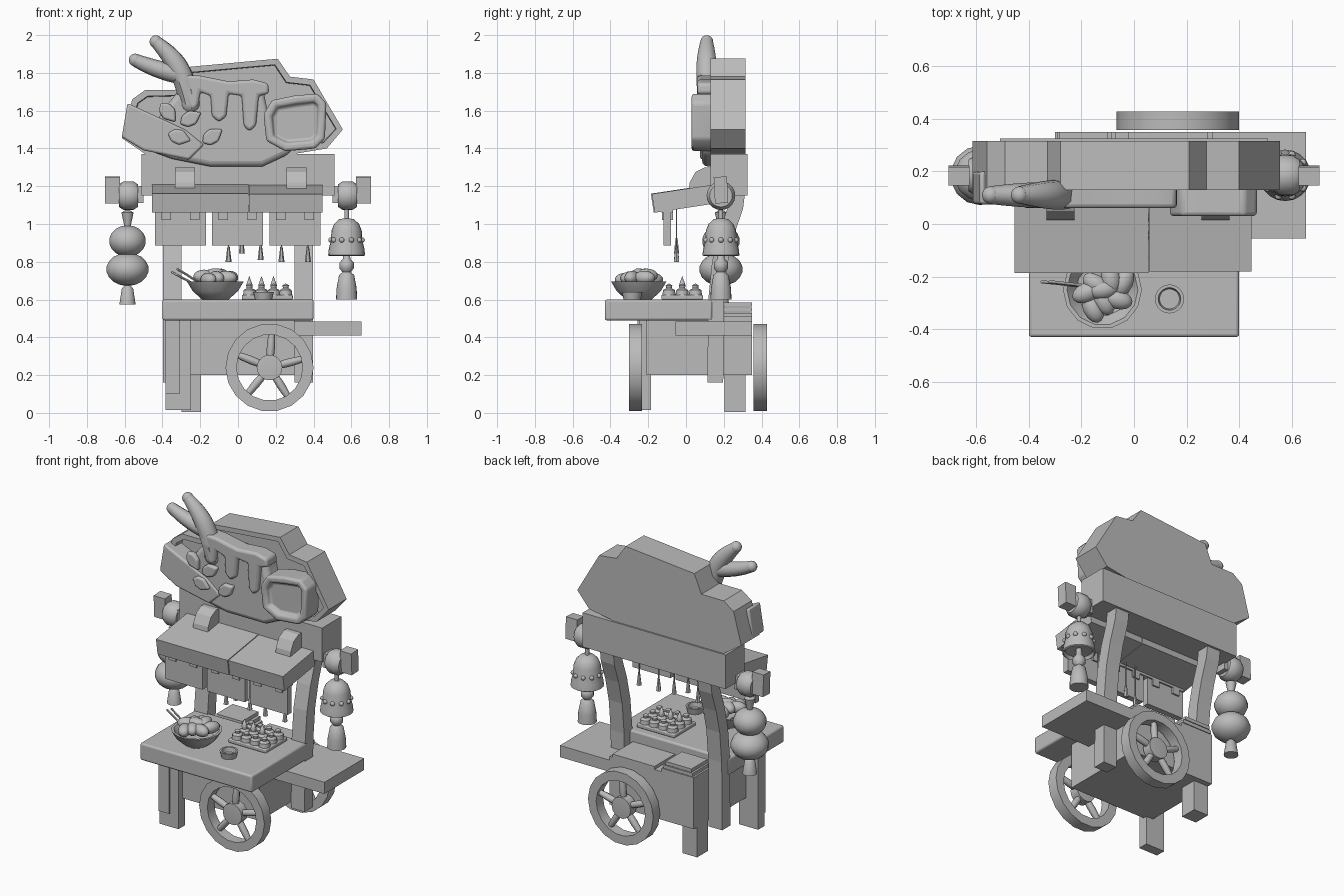
import bpy, bmesh, math, random
from mathutils import Vector, Matrix

old = bpy.data.objects.get("Cube")
if old:
    bpy.data.objects.remove(old, do_unlink=True)
random.seed(4)

clay = bpy.data.materials.new("plain grey")
clay.use_nodes = True
clay.diffuse_color = (0.5, 0.5, 0.5, 1)
clay.node_tree.nodes["Principled BSDF"].inputs["Base Color"].default_value = (0.5, 0.5, 0.5, 1)


def finish(name, bm, smooth=False, bevel=0):
    bmesh.ops.recalc_face_normals(bm, faces=bm.faces)
    me = bpy.data.meshes.new(name)
    bm.to_mesh(me)
    bm.free()
    ob = bpy.data.objects.new(name, me)
    bpy.context.collection.objects.link(ob)
    me.materials.append(clay)
    if bevel:
        mod = ob.modifiers.new("soft edges", "BEVEL")
        mod.width, mod.segments, mod.limit_method = bevel, 3, "ANGLE"
    if smooth:
        bpy.ops.object.select_all(action="DESELECT")
        ob.select_set(True)
        bpy.context.view_layer.objects.active = ob
        bpy.ops.object.shade_smooth_by_angle(angle=math.radians(45))
    return ob


def box(name, x, y, z, bevel=0, tilt=0):
    """Box from three (low, high) ranges, tilted about its own x axis."""
    mid = Vector([sum(r) / 2 for r in (x, y, z)])
    size = [r[1] - r[0] for r in (x, y, z)]
    bm = bmesh.new()
    bmesh.ops.create_cube(bm, size=1, matrix=Matrix.Translation(mid)
                          @ Matrix.Rotation(tilt, 4, "X") @ Matrix.Diagonal((*size, 1)))
    return finish(name, bm, bevel > 0, bevel)


def extrude(pts, vec):
    """Solid from an outline pushed along a vector; returns it with its first face."""
    bm = bmesh.new()
    front = bm.faces.new([bm.verts.new(p) for p in pts])
    ext = bmesh.ops.extrude_face_region(bm, geom=[front], use_keep_orig=True)["geom"]
    bmesh.ops.translate(bm, vec=vec, verts=[v for v in ext if isinstance(v, bmesh.types.BMVert)])
    bmesh.ops.recalc_face_normals(bm, faces=bm.faces)
    return bm, front


def prism(name, pts, y, bevel=0, rim=0, depth=0):
    """Front outline in x, z pushed back in y, with an optional sunken panel."""
    bm, front = extrude([(px, y[0], pz) for px, pz in pts], (0, y[1] - y[0], 0))
    if rim:
        bmesh.ops.inset_region(bm, faces=[front], thickness=rim)
        bmesh.ops.inset_region(bm, faces=[front], thickness=0.004)
        bmesh.ops.translate(bm, vec=(0, depth, 0), verts=front.verts)
    return finish(name, bm, bevel > 0, bevel)


def lathe(name, profile, loc, axis="Z", sides=20):
    """Spin (radius, height) points around an axis."""
    bm = bmesh.new()
    vs = [bm.verts.new((r, 0, h)) for r, h in profile]
    es = [bm.edges.new(p) for p in zip(vs, vs[1:])]
    bmesh.ops.spin(bm, geom=vs + es, cent=(0, 0, 0), axis=(0, 0, 1), angle=math.tau, steps=sides)
    bmesh.ops.remove_doubles(bm, verts=bm.verts, dist=1e-4)
    turn = {"X": Matrix.Rotation(math.pi / 2, 4, "Y"), "Y": Matrix.Rotation(math.pi / 2, 4, "X"), "Z": Matrix()}[axis]
    bm.transform(Matrix.Translation(loc) @ turn)
    return finish(name, bm, True)


def ball(name, loc, size, turn=0):
    bm = bmesh.new()
    bmesh.ops.create_uvsphere(bm, u_segments=14, v_segments=9, radius=1, matrix=Matrix.Translation(loc)
                              @ Matrix.Rotation(turn, 4, "Z") @ Matrix.Diagonal((*size, 1)))
    return finish(name, bm, True)


def tube(name, pts, radii):
    """Smooth rounded branch through points with a radius at each."""
    cu = bpy.data.curves.new(name, "CURVE")
    cu.dimensions, cu.bevel_depth, cu.bevel_resolution, cu.use_fill_caps = "3D", 1, 2, True
    sp = cu.splines.new("NURBS")
    sp.points.add(len(pts) - 1)
    for p, co, r in zip(sp.points, pts, radii):
        p.co, p.radius = (*co, 1), r
    sp.use_endpoint_u, sp.order_u, sp.resolution_u = True, 3, 5
    tmp = bpy.data.objects.new(name, cu)
    bpy.context.collection.objects.link(tmp)
    bm = bmesh.new()
    bm.from_mesh(tmp.evaluated_get(bpy.context.evaluated_depsgraph_get()).to_mesh())
    bpy.data.objects.remove(tmp)
    finish(name, bm, True)
    for p, r in ((pts[0], radii[0]), (pts[-1], radii[-1])):
        ball(name + "_end", p, (r, r, r))


# Cart body, counter, side shelf and legs
box("cart_body", (-0.3, 0.3), (-0.21, 0.35), (0.2, 0.51))
box("counter", (-0.4, 0.4), (-0.43, 0.14), (0.49, 0.6), 0.012)
box("side_shelf", (0.28, 0.655), (-0.055, 0.35), (0.41, 0.485))
box("front_leg", (-0.385, -0.25), (-0.25, -0.185), (0.015, 0.49))
box("front_leg_plank", (-0.385, -0.31), (-0.258, -0.24), (0.1, 0.49))
box("rear_leg", (-0.3, -0.195), (0.205, 0.315), (0.005, 0.22))
box("rear_lid", (-0.02, 0.28), (0.14, 0.35), (0.5, 0.53))
for i in range(3):
    box("spare_plank", (-0.3 + 0.008 * i, -0.07 - 0.015 * i), (0.185, 0.35), (0.51 + 0.026 * i, 0.532 + 0.026 * i))

# Wheels
for name, y in (("front_wheel", -0.267), ("rear_wheel", 0.393)):
    c = Vector((0.167, y, 0.24))
    lathe(name + "_rim", [(0.175, -0.035), (0.233, -0.035), (0.233, 0.035), (0.175, 0.035), (0.175, -0.035)], c, "Y", 18)
    lathe(name + "_hub", [(0, -0.035), (0.068, -0.03), (0.068, 0.03), (0, 0.035)], c, "Y", 14)
    for k in range(5):
        a = k * math.tau / 5 + 0.25
        d = Vector((math.cos(a), 0, math.sin(a)))
        tube(name + "_spoke", [c + d * 0.05, c + d * 0.11, c + d * 0.185], [0.018, 0.026, 0.016])

# Curved posts
for side in (-1, 1):
    bm = bmesh.new()
    rings = []
    for z, y in ((0.16, 0.155), (0.6, 0.16), (0.8, 0.18), (0.95, 0.215), (1.08, 0.26), (1.2, 0.275)):
        rings.append([bm.verts.new((side * 0.348 + a * 0.048, y + b * 0.042, z))
                      for a, b in ((-1, -1), (1, -1), (1, 1), (-1, 1))])
    for lo, hi in zip(rings, rings[1:]):
        for k in range(4):
            bm.faces.new((lo[k], lo[k - 1], hi[k - 1], hi[k]))
    bm.faces.new(rings[0])
    bm.faces.new(rings[-1])
    finish("post", bm)

# Top beam, awning and its brackets
box("top_beam", (-0.51, 0.51), (0.13, 0.325), (1.15, 1.37))
box("awning", (-0.455, 0.055), (-0.18, 0.14), (1.083, 1.185), 0, 0.15)
box("awning_end", (0.058, 0.447), (-0.175, 0.14), (1.083, 1.183), 0, 0.15)
box("awning_rail", (-0.44, 0.44), (-0.13, -0.07), (1.06, 1.1))
for x in (-0.28, 0.31):
    outline = [(0.01, 1.15), (0.02, 1.22), (0.05, 1.275), (0.1, 1.3), (0.15, 1.3), (0.15, 1.15)]
    finish("awning_bracket", extrude([(x - 0.053, y, z) for y, z in outline], (0.106, 0, 0))[0])

# Hanging banners, tabs and utensils
for x in (-0.305, -0.003, 0.302):
    box("banner", (x - 0.135, x + 0.135), (-0.118, -0.08), (0.885, 1.09))
    for s in (-0.075, 0.075):
        box("banner_tab", (x + s - 0.025, x + s + 0.025), (-0.128, -0.07), (1.02, 1.06))
for x, z in ((-0.05, 0.8), (0.02, 0.845), (0.12, 0.81), (0.23, 0.8), (0.37, 0.8)):
    box("hanging_cord", (x - 0.003, x + 0.003), (-0.053, -0.047), (z + 0.05, 1.1))
    lathe("hanging_utensil", [(0, 0), (0.016, 0), (0.01, 0.05), (0.006, 0.08), (0, 0.08)], (x, -0.05, z), "Z", 6)

# Side arms carrying the lanterns
for side in (-1, 1):
    low, high = sorted((side * 0.5, side * 0.55))
    box("arm", (low, high), (0.145, 0.225), (1.11, 1.2))
    low, high = sorted((side * 0.625, side * 0.705))
    box("arm_end", (low, high), (0.15, 0.22), (1.11, 1.25), 0, 0.05)
    lathe("arm_barrel", [(0, -0.05), (0.06, -0.05), (0.076, -0.025), (0.076, 0.025), (0.06, 0.05), (0, 0.05)],
          (side * 0.58, 0.185, 1.15), "X")
lantern = (-0.585, 0.185, 0)
lathe("lantern_neck", [(0, 0.98), (0.015, 0.98), (0.032, 1.06), (0, 1.08)], lantern)
ball("upper_lantern", (-0.585, 0.185, 0.91), (0.1, 0.1, 0.083))
ball("lower_lantern", (-0.585, 0.185, 0.76), (0.115, 0.115, 0.088))
lathe("lantern_tassel", [(0, 0.575), (0.043, 0.575), (0.03, 0.66), (0, 0.69)], lantern)
bell = (0.575, 0.185, 0)
lathe("bell", [(0, 0.86), (0.08, 0.85), (0.09, 0.83), (0.098, 0.835), (0.094, 0.87), (0.084, 0.91), (0.08, 0.965),
               (0.066, 1.0), (0.04, 1.025), (0.012, 1.03), (0.012, 1.08), (0, 1.08)], bell)
for k in range(10):
    a = k * math.tau / 10
    ball("bell_stud", (0.575 + 0.083 * math.cos(a), 0.185 + 0.083 * math.sin(a), 0.915), (0.014, 0.014, 0.014))
lathe("bell_tassel", [(0, 0.6), (0.056, 0.6), (0.053, 0.66), (0.04, 0.73), (0.022, 0.745), (0.038, 0.765),
                      (0.038, 0.795), (0.02, 0.815), (0.015, 0.87)], bell)

# Sign board with sunken panel
prism("sign_board", [(-0.28, 1.83), (0.21, 1.875), (0.275, 1.78), (0.4, 1.765), (0.555, 1.5), (0.47, 1.4), (0.32, 1.375),
                     (0.14, 1.3), (-0.15, 1.31), (-0.49, 1.37), (-0.615, 1.455), (-0.56, 1.66), (-0.49, 1.71), (-0.33, 1.71)],
      (0.13, 0.315), rim=0.035, depth=0.06)
# Dessert cup on the sign, with handle, icing, branch and leaves
prism("sign_cup", [(-0.5, 1.4), (-0.4, 1.6), (-0.28, 1.75), (0.13, 1.73), (0.16, 1.58), (0.3, 1.42), (0.27, 1.37),
                   (0.13, 1.305), (-0.15, 1.305), (-0.35, 1.345)], (0.085, 0.22), 0.03)
prism("cup_band", [(-0.585, 1.64), (-0.615, 1.46), (-0.5, 1.39), (-0.26, 1.34), (-0.18, 1.42), (-0.28, 1.5)], (0.075, 0.2), 0.012)
prism("cup_handle", [(0.135, 1.58), (0.18, 1.655), (0.3, 1.68), (0.42, 1.69), (0.468, 1.64), (0.46, 1.45), (0.41, 1.4),
                     (0.25, 1.385), (0.15, 1.44)], (0.03, 0.17), 0.015, rim=0.045, depth=0.03)
prism("icing", [(-0.29, 1.79), (-0.2, 1.785), (-0.05, 1.755), (0.08, 1.765), (0.16, 1.745), (0.165, 1.69), (0.11, 1.68),
                (0.095, 1.52), (0.06, 1.49), (0.03, 1.52), (0.02, 1.68), (-0.05, 1.69), (-0.062, 1.57), (-0.1, 1.54),
                (-0.138, 1.57), (-0.145, 1.68), (-0.2, 1.7), (-0.21, 1.63), (-0.237, 1.6), (-0.265, 1.63), (-0.285, 1.7)],
      (0.06, 0.17), 0.016)
tube("branch", [(-0.25, 0.12, 1.64), (-0.28, 0.11, 1.76), (-0.35, 0.11, 1.89), (-0.435, 0.11, 1.965)], [0.06, 0.06, 0.055, 0.034])
tube("branch_fork", [(-0.3, 0.11, 1.79), (-0.42, 0.11, 1.81), (-0.545, 0.11, 1.868)], [0.05, 0.05, 0.034])
for x, z, turn in ((-0.37, 1.59, 0.9), (-0.25, 1.56, -0.5), (-0.31, 1.46, 0.3), (-0.135, 1.465, -0.6)):
    prism("leaf", [(x + u * math.cos(turn) + v * math.sin(turn), z - u * math.sin(turn) + v * math.cos(turn))
                   for u, v in ((-0.065, 0), (-0.035, 0.034), (0.01, 0.04), (0.065, 0), (0.01, -0.04), (-0.035, -0.034))],
          (0.06, 0.1), 0.012)

# Bowl of food with chopsticks
bowl = Vector((-0.12, -0.25, 0.6))
lathe("bowl", [(0, 0), (0.07, 0), (0.12, 0.045), (0.15, 0.095), (0.135, 0.095), (0.1, 0.05), (0, 0.04)], bowl, sides=14)
for k in range(9):
    a, r = k * 2.4, 0.03 * math.sqrt(k)
    ball("bowl_food", bowl + Vector((r * math.cos(a), r * math.sin(a), 0.125 - 0.3 * r + random.random() * 0.02)),
         (0.06, 0.038, 0.036), a + random.random())
for s in (0, 0.03):
    tube("chopstick", [(-0.35 + s, -0.22, 0.745 + s / 2), (-0.25 + s, -0.23, 0.69 + s / 2), (-0.15, -0.24, 0.64)], [0.006] * 3)

# Tray of snacks and a sauce cup
box("tray", (0.02, 0.29), (-0.13, 0.09), (0.6, 0.625), 0.006)
for i in range(4):
    for j in range(3):
        x, y = 0.06 + 0.064 * i, -0.09 + 0.07 * j
        lathe("snack", [(0, 0), (0.036, 0), (0.032, 0.03), (0.015, 0.04), (0.018, 0.055), (0, 0.065 + 0.04 * (i < 3 and j == 1))],
              (x, y, 0.62), "Z", 9)
lathe("sauce_cup", [(0, 0), (0.045, 0), (0.055, 0.04), (0.043, 0.04), (0.038, 0.012), (0, 0.012)], (0.135, -0.285, 0.6))
